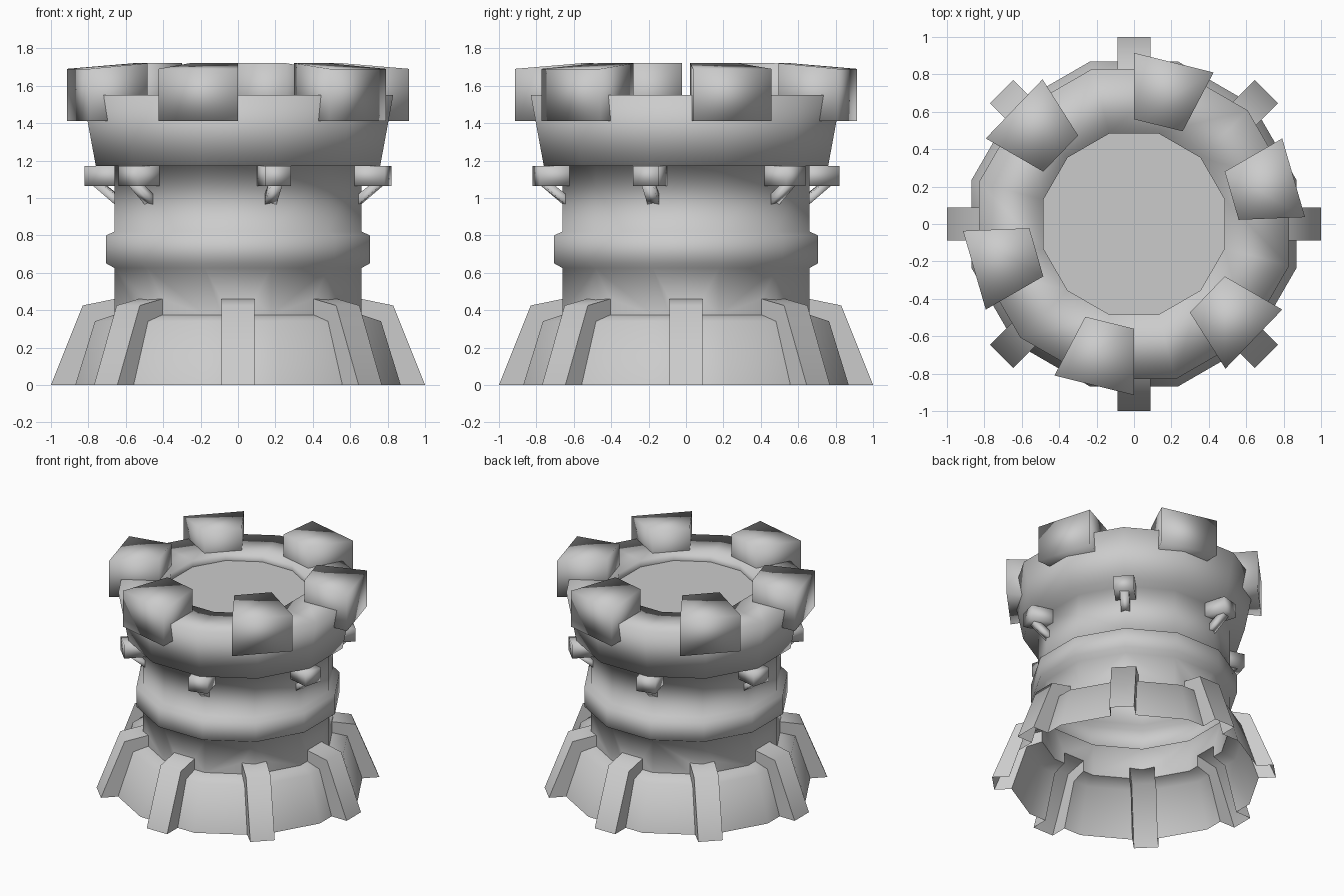
import bpy, bmesh, math
from mathutils import Matrix, Vector

cube = bpy.data.objects.get("Cube")
if cube:
    bpy.data.objects.remove(cube)

SIDES = 12

stone = bpy.data.materials.new("pale stone")
stone.use_nodes = True
colour = (0.6, 0.6, 0.6, 1)
stone.diffuse_color = colour
stone.node_tree.nodes["Principled BSDF"].inputs["Base Color"].default_value = colour


def finish(bm, name):
    bmesh.ops.recalc_face_normals(bm, faces=bm.faces)
    for f in bm.faces:
        f.smooth = True
    mesh = bpy.data.meshes.new(name)
    bm.to_mesh(mesh)
    bm.free()
    mesh.materials.append(stone)
    obj = bpy.data.objects.new(name, mesh)
    bpy.context.collection.objects.link(obj)
    return obj


def prism(bm, ring_a, ring_b):
    """Closed solid between two matching outlines."""
    a = [bm.verts.new(p) for p in ring_a]
    b = [bm.verts.new(p) for p in ring_b]
    bm.faces.new(a)
    bm.faces.new(b[::-1])
    for i in range(len(a)):
        j = (i + 1) % len(a)
        bm.faces.new((a[j], a[i], b[i], b[j]))


def radial_slab(bm, profile, half_width, angle):
    """Extrude an (r, z) outline sideways, then turn it about the tower axis."""
    turn = Matrix.Rotation(angle, 3, "Z")
    prism(bm, *[[turn @ Vector((r, s * half_width, z)) for r, z in profile]
                for s in (-1, 1)])


def polar(r, degrees, z):
    a = math.radians(degrees)
    return Vector((r * math.cos(a), r * math.sin(a), z))


# Tower body: flat-side radius and height, from the skirt up to the walkway
body_profile = [(0.87, 0), (0.765, 0.34), (0.66, 0.375), (0.66, 0.625),
                (0.705, 0.65), (0.705, 0.8), (0.66, 0.82), (0.66, 1.17),
                (0.76, 1.17), (0.83, 1.55), (0.485, 1.55), (0.485, 1.5)]
bm = bmesh.new()
rings = []
for apothem, z in body_profile:
    r = apothem / math.cos(math.pi / SIDES)
    rings.append([bm.verts.new(polar(r, 360 * (i + 0.5) / SIDES, z))
                  for i in range(SIDES)])
for low, high in zip(rings, rings[1:]):
    for i in range(SIDES):
        j = (i + 1) % SIDES
        bm.faces.new((low[i], low[j], high[j], high[i]))
bm.faces.new(rings[0][::-1])
bm.faces.new(rings[-1])
body = finish(bm, "tower_body")

# Buttresses: eight sloping ribs merged into the skirt
bm = bmesh.new()
for k in range(8):
    radial_slab(bm, [(0.5, 0), (1, 0), (0.83, 0.425), (0.66, 0.46), (0.5, 0.46)],
                0.088, k * math.pi / 4)
ribs = finish(bm, "buttress_helper")
ribs.hide_render = True
union = body.modifiers.new("buttresses", "BOOLEAN")
union.operation = "UNION"
union.solver = "EXACT"
union.object = ribs
bpy.context.view_layer.objects.active = body
bpy.ops.object.modifier_apply(modifier=union.name)
bpy.data.objects.remove(ribs)

# Hollow underside, crisp ribs and a crisp walkway floor
bm = bmesh.new()
bm.from_mesh(body.data)
under = [f for f in bm.faces if all(v.co.z < 0.001 for v in f.verts)]
bmesh.ops.delete(bm, geom=under, context="FACES")
for f in bm.faces:
    f.smooth = True
for e in bm.edges:
    z = [v.co.z for v in e.verts]
    crisp_rib = max(z) < 0.5 and e.calc_face_angle(0) > math.radians(60)
    floor_rim = 1.49 < min(z) and max(z) < 1.51
    e.smooth = not (crisp_rib or floor_rim)
bm.to_mesh(body.data)
bm.free()

# Battlements: six wedge blocks with tops that fall slightly outward
bm = bmesh.new()
for k in range(6):
    start, end = 60 * k + 2.3, 60 * k + 30
    corners = [(0.56, start, 1.72), (0.915, start, 1.69),
               (0.915, end, 1.69), (0.56, end, 1.72)]
    prism(bm, [polar(r, a, 1.41) for r, a, z in corners],
          [polar(r, a, z) for r, a, z in corners])
finish(bm, "battlements")

# Brackets: six small beams under the crown, each with a slanted strut
beams, struts = bmesh.new(), bmesh.new()
for k in range(6):
    angle = math.radians(60 * k - 15)
    radial_slab(beams, [(0.6, 1.065), (0.83, 1.065), (0.83, 1.17), (0.6, 1.17)],
                0.072, angle)
    radial_slab(struts, [(0.62, 0.92), (0.8, 1.07), (0.74, 1.07), (0.62, 0.98)],
                0.032, angle)
finish(beams, "bracket_beams")
finish(struts, "bracket_struts")
